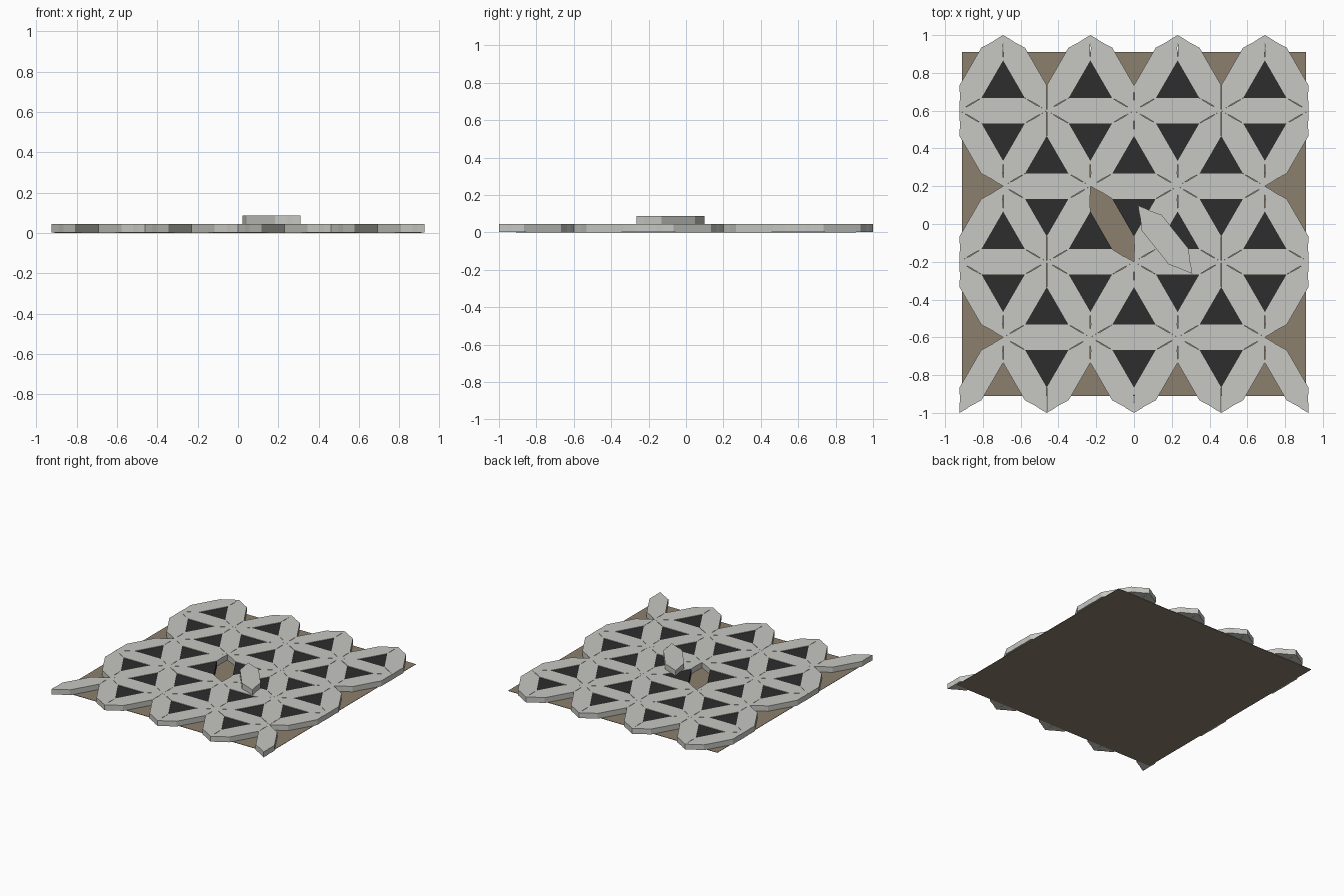
import bpy, bmesh, math

if "Cube" in bpy.data.objects:
    bpy.data.objects.remove(bpy.data.objects["Cube"])

L = 2 / (5 * math.sin(math.pi / 3))   # lattice spacing
ROW = 0.4                             # distance between lattice rows
BASE, TOP, INSERT = 0.003, 0.045, 0.041
HALF = 0.067                          # half width of a petal tile


def material(name, rgb):
    m = bpy.data.materials.new(name)
    m.diffuse_color = (*rgb, 1)
    m.use_nodes = True
    m.node_tree.nodes["Principled BSDF"].inputs["Base Color"].default_value = m.diffuse_color
    return m


stone = material("pale stone", (0.57, 0.57, 0.54))
dark = material("charcoal", (0.026, 0.026, 0.027))
backing = material("brown backing", (0.26, 0.215, 0.155))


def prism(name, outline, height, mat):
    """Mesh made by extruding a flat outline upward from zero."""
    bm = bmesh.new()
    face = bm.faces.new([bm.verts.new((x, y, 0)) for x, y in outline])
    top = bmesh.ops.extrude_face_region(bm, geom=[face])["geom"]
    bmesh.ops.translate(bm, vec=(0, 0, height),
                        verts=[v for v in top if isinstance(v, bmesh.types.BMVert)])
    bmesh.ops.recalc_face_normals(bm, faces=bm.faces)
    me = bpy.data.meshes.new(name)
    bm.to_mesh(me)
    bm.free()
    me.materials.append(mat)
    return me


def place(name, mesh, x, y, z, angle=0.0):
    ob = bpy.data.objects.new(name, mesh)
    ob.location = (x, y, z)
    ob.rotation_euler.z = angle
    bpy.context.collection.objects.link(ob)


# Petal outline: one quarter mirrored to four
h = L / 2
quarter = [(-h, 0), (-h + 0.035, 0.020), (-h + 0.06, 0.032), (-h + HALF * math.sqrt(3), HALF)]
upper = quarter + [(-x, y) for x, y in reversed(quarter)]
outline = upper + [(x, -y) for x, y in reversed(upper[1:-1])]
petal = prism("petal_tile", outline, TOP - BASE, stone)

# Triangular insert that fills the space between three petals
r = 2 * (ROW / 3 - HALF)
corners = [(r * math.cos(math.radians(a)), r * math.sin(math.radians(a))) for a in (90, 210, 330)]
triangle = prism("triangle_insert", corners, INSERT - BASE, dark)

# Backing sheet
s = 0.91
place("backing_sheet", prism("backing_sheet", [(-s, -s), (s, -s), (s, s), (-s, s)], BASE, backing), 0, 0, 0)

for row in range(5):
    y = -1 + ROW * row
    count = 5 if row % 2 == 0 else 4
    xs = [(i - (count - 1) / 2) * L for i in range(count)]
    # Horizontal petals with an insert above and below each
    if row > 0:
        for x in xs[:-1]:
            place("flat_petal", petal, x + h, y, BASE)
            place("upper_insert", triangle, x + h, y + ROW / 3, BASE)
            place("lower_insert", triangle, x + h, y - ROW / 3, BASE, math.pi)
    # Diagonal petals rising to the next row, leaving one gap
    for x in xs:
        for side in (-1, 1):
            gap = row == 2 and side == -1 and abs(x) < 0.01
            if abs(x + side * h) < 2 * L + 0.01 and not gap:
                place("slanted_petal", petal, x + side * h / 2, y + ROW / 2, BASE, side * math.pi / 3)

# Loose petal lying on top beside the gap
place("loose_petal", petal, 0.165, -0.083, TOP + 0.001, math.radians(-51.5))
